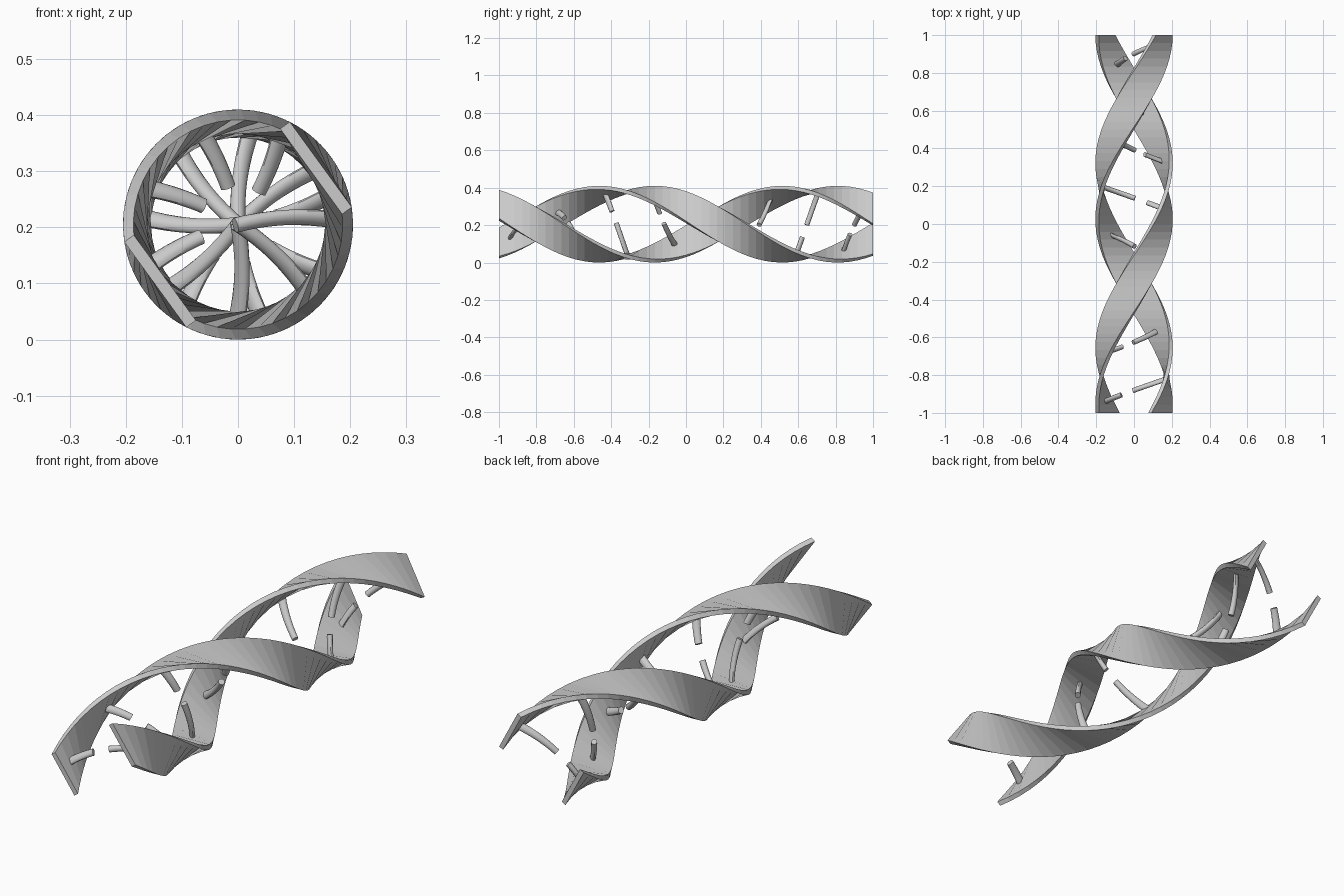
import bpy, bmesh, math
from mathutils import Vector

if "Cube" in bpy.data.objects:
    bpy.data.objects.remove(bpy.data.objects["Cube"])

R = 0.205                 # outer corner radius of the ribbons
HALF_W = 0.094            # half width of a ribbon
THICK = 0.021
OUT = math.sqrt(R * R - HALF_W * HALF_W)
START, TURN = math.radians(36), math.radians(-368)


def twist(x, y, z):
    """Turn a point about the long axis according to its y position."""
    a = START + TURN * (y + 1) / 2
    return Vector((x * math.cos(a) - z * math.sin(a), y,
                   x * math.sin(a) + z * math.cos(a) + R))


def sweep(name, rings):
    """Skin a list of rings (untwisted points) into a closed, twisted solid."""
    bm = bmesh.new()
    rows = [[bm.verts.new(twist(*p)) for p in ring] for ring in rings]
    n = len(rows[0])
    for a, b in zip(rows, rows[1:]):
        for i in range(n):
            j = (i + 1) % n
            bm.faces.new((a[i], a[j], b[j], b[i]))
    bm.faces.new(rows[0][::-1])
    bm.faces.new(rows[-1])
    bmesh.ops.recalc_face_normals(bm, faces=bm.faces)
    me = bpy.data.meshes.new(name)
    bm.to_mesh(me)
    bm.free()
    ob = bpy.data.objects.new(name, me)
    bpy.context.collection.objects.link(ob)
    return ob


# two flat ribbons, opposite each other
SEG = 48
for side, label in ((1, "a"), (-1, "b")):
    rings = []
    for k in range(SEG + 1):
        y = -1 + 2 * k / SEG
        rings.append([(side * x, y, z) for x, z in (
            (OUT, -HALF_W), (OUT, HALF_W),
            (OUT - THICK, HALF_W), (OUT - THICK, -HALF_W))])
    sweep("ribbon_" + label, rings)


# leaning rungs: a long half from ribbon a, a short half from ribbon b
def rung(name, yc, x0, x1, lean=0.35, rad=0.0135, sides=12, steps=8):
    d = Vector((1, lean, 0)).normalized()
    u = Vector((-d.y, d.x, 0))
    w = Vector((0, 0, 1))
    rings = []
    for k in range(steps + 1):
        x = x0 + (x1 - x0) * k / steps
        c = Vector((x, yc + lean * x, 0))
        rings.append([c + rad * (math.cos(t) * u + math.sin(t) * w)
                      for t in (2 * math.pi * i / sides for i in range(sides))])
    ob = sweep(name, rings)
    bpy.context.view_layer.objects.active = ob
    ob.select_set(True)
    bpy.ops.object.shade_smooth_by_angle(angle=math.radians(40))
    ob.select_set(False)


for i in range(8):
    yc = -0.88 + 0.2545 * i
    rung(f"long_rung_{i}", yc, -0.005, OUT - THICK / 2)
    rung(f"short_rung_{i}", yc, -0.07, -(OUT - THICK / 2))
